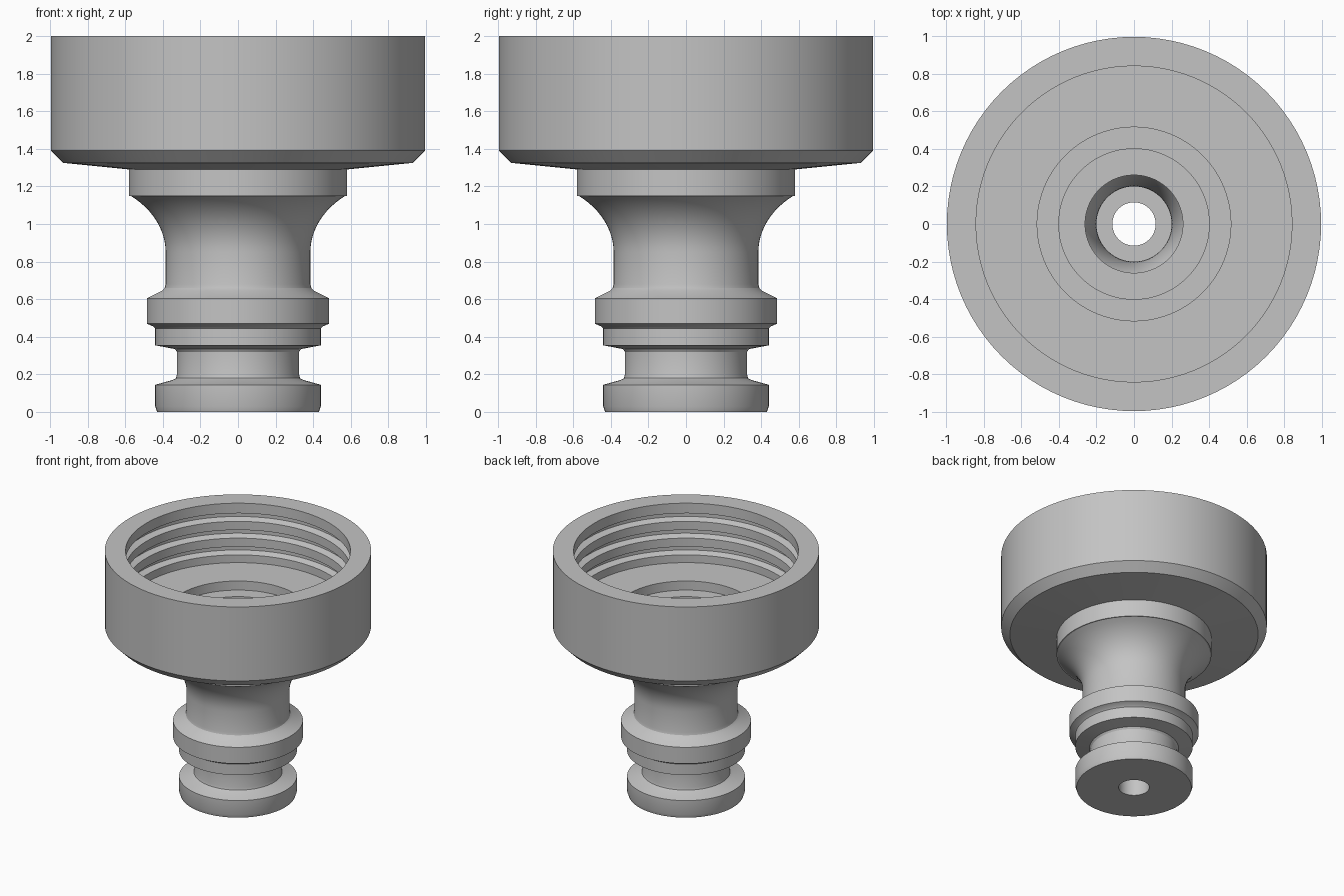
import bpy, bmesh
from math import sin, cos, pi, radians

cube = bpy.data.objects.get("Cube")
if cube:
    bpy.data.objects.remove(cube, do_unlink=True)

SEGMENTS = 96

plastic = bpy.data.materials.new("grey_plastic")
plastic.use_nodes = True
grey = (0.55, 0.55, 0.55, 1)
plastic.diffuse_color = grey
plastic.node_tree.nodes["Principled BSDF"].inputs["Base Color"].default_value = grey


def arc(cx, cz, a, b, start, end, steps=12):
    """Points (radius, height) along part of an ellipse, angles in degrees."""
    angles = [radians(start + (end - start) * i / steps) for i in range(steps + 1)]
    return [(cx + a * cos(t), cz + b * sin(t)) for t in angles]


def lathe(name, profile):
    """Turn a closed (radius, height) profile around the z axis."""
    bm = bmesh.new()
    rings = []
    for i in range(SEGMENTS):
        t = 2 * pi * i / SEGMENTS
        rings.append([bm.verts.new((r * cos(t), r * sin(t), z)) for r, z in profile])
    for i, ring in enumerate(rings):
        after = rings[(i + 1) % SEGMENTS]
        for j in range(len(profile)):
            k = (j + 1) % len(profile)
            bm.faces.new((ring[j], after[j], after[k], ring[k]))
    bmesh.ops.recalc_face_normals(bm, faces=bm.faces)
    mesh = bpy.data.meshes.new(name)
    bm.to_mesh(mesh)
    bm.free()
    mesh.materials.append(plastic)
    obj = bpy.data.objects.new(name, mesh)
    bpy.context.collection.objects.link(obj)
    bpy.ops.object.select_all(action='DESELECT')
    obj.select_set(True)
    bpy.context.view_layer.objects.active = obj
    bpy.ops.object.shade_smooth_by_angle(angle=radians(22))
    return obj


# Plug end with the seal groove and the locking ridge
plug = [(0.115, 0), (0.43, 0), (0.44, 0.03), (0.44, 0.145), (0.35, 0.17),
        (0.33, 0.18), (0.325, 0.2), (0.325, 0.32), (0.335, 0.335), (0.44, 0.355),
        (0.44, 0.445), (0.45, 0.455), (0.485, 0.47), (0.485, 0.605),
        (0.405, 0.645), (0.39, 0.66), (0.385, 0.68)]

# Neck flaring out to the collar
neck = arc(0.865, 0.85, 0.48, 0.38, 180, 128) + [(0.58, 1.15), (0.58, 1.29)]

# Wide cup, outside and rim
cup = [(0.93, 1.325), (0.995, 1.39), (0.995, 2), (0.84, 2)]

# Thread grooves cut into the cup wall
threads = []
for i in range(3):
    z = 1.917 - 0.138 * i
    threads += [(0.84, z), (0.89, z - 0.015), (0.89, z - 0.05), (0.84, z - 0.067)]

# Stepped washer seat inside the cup
seat = [(0.84, 1.51), (0.515, 1.51), (0.515, 1.435), (0.4, 1.435), (0.4, 1.2), (0.26, 1.2)]

# Tapering bore and narrow outlet
bore = arc(0.36, 0.8, 0.16, 0.38, 128, 180) + [(0.2, 0.6), (0.115, 0.6)]

lathe("hose_connector_body", plug + neck + cup + threads + seat + bore)
